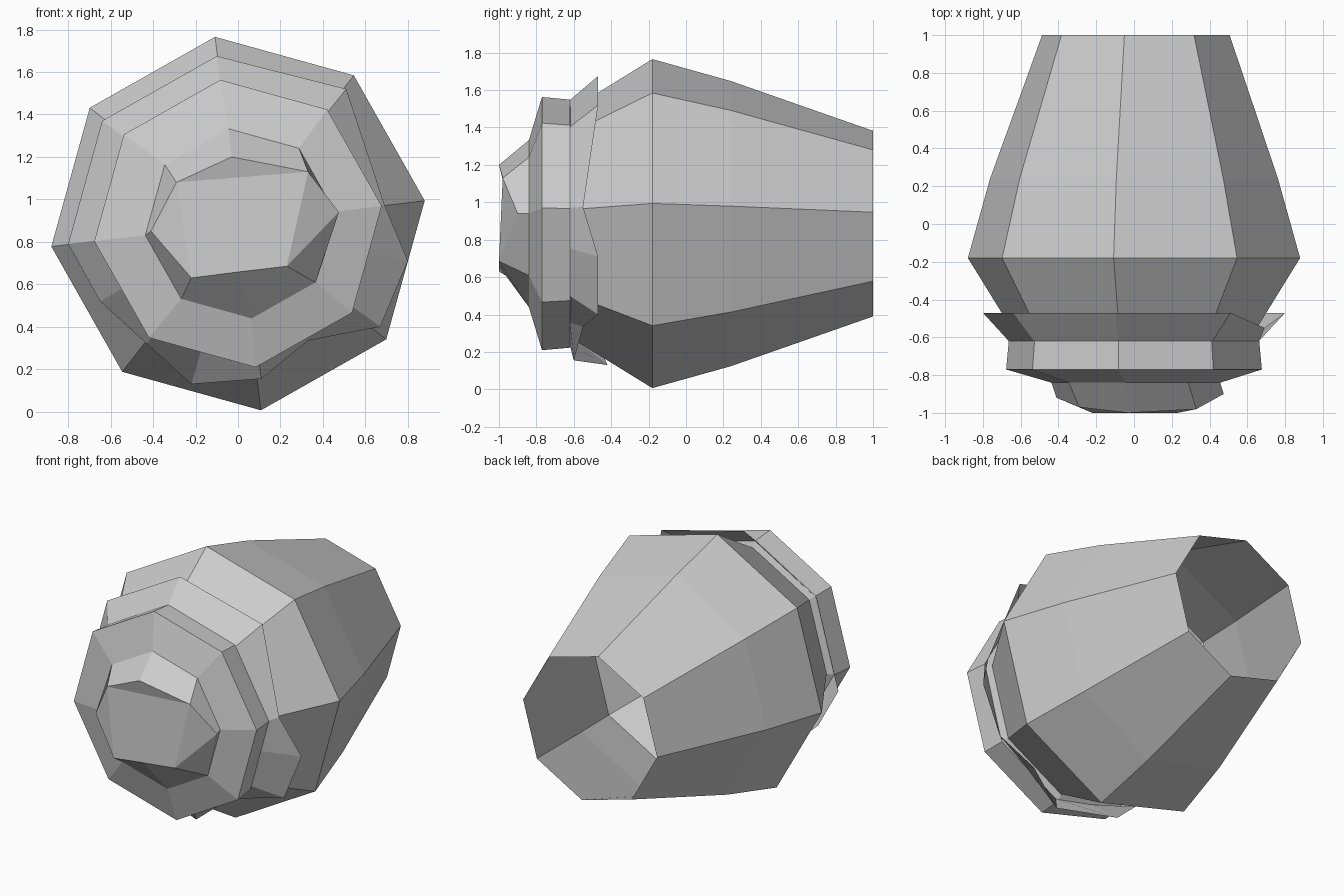
import bpy
import bmesh
import math

if "Cube" in bpy.data.objects:
    bpy.data.objects.remove(bpy.data.objects["Cube"])

CZ = 0.886            # height of the long axis
TWIST = 7             # rotation of the octagon in degrees


def ring(y, r, cx=0.0):
    """Octagon facing the front at depth y."""
    return [(cx + r * math.cos(math.radians(TWIST + 45 * i)), y,
             CZ + r * math.sin(math.radians(TWIST + 45 * i))) for i in range(8)]


def make(name, rings, extra_faces=()):
    """Join successive rings with quads; extra faces index the last ring."""
    bm = bmesh.new()
    loops = [[bm.verts.new(p) for p in pts] for pts in rings]
    for a, b in zip(loops, loops[1:]):
        n = len(a)
        for i in range(n):
            j = (i + 1) % n
            bm.faces.new((a[i], a[j], b[j], b[i]))
    for idx in extra_faces:
        bm.faces.new([loops[-1][i] for i in idx])
    bmesh.ops.recalc_face_normals(bm, faces=bm.faces[:])
    me = bpy.data.meshes.new(name)
    bm.to_mesh(me)
    bm.free()
    ob = bpy.data.objects.new(name, me)
    bpy.context.collection.objects.link(ob)
    return ob


# Hollow tapered shell, open at the back
make("shell", [ring(1.0, 0.5, 0.01), ring(0.24, 0.768), ring(-0.18, 0.886),
               ring(-0.60, 0.625), ring(-0.62, 0.668)])

# Front collar and blunt nose; the nose outline starts at the right vertex
nose = [(0.475, -0.90, 0.94), (0.33, -0.98, 1.13), (-0.03, -1.0, 1.20),
        (-0.29, -0.97, 1.08), (-0.41, -0.92, 0.85), (-0.22, -1.0, 0.63),
        (0.0, -1.0, 0.658), (0.23, -1.0, 0.685)]
make("nose_collar", [ring(-0.62, 0.668), ring(-0.77, 0.682),
                     ring(-0.84, 0.45, 0.01), nose],
     [(7, 0, 1), (3, 4, 5), (1, 2, 3), (1, 3, 5, 6, 7)])

# Thin ragged flange flaring backwards from the collar
rim = [(-0.10, -0.47, 1.675), (0.51, -0.47, 1.52), (0.69, -0.55, 0.975),
       (0.80, -0.47, 0.71), (0.67, -0.47, 0.40), (0.33, -0.55, 0.335),
       (0.11, -0.60, 0.155), (-0.22, -0.42, 0.13), (-0.43, -0.50, 0.32),
       (-0.65, -0.47, 0.52), (-0.80, -0.47, 0.79), (-0.64, -0.47, 1.37)]


def on_collar(p):
    """Point of the collar octagon in the same direction as p."""
    a = math.atan2(p[2] - CZ, p[0])
    off = (math.degrees(a) - TWIST) % 45 - 22.5
    r = 0.668 * math.cos(math.radians(22.5)) / math.cos(math.radians(off))
    return (r * math.cos(a), -0.62, CZ + r * math.sin(a))


make("flange", [[on_collar(p) for p in rim], rim])
